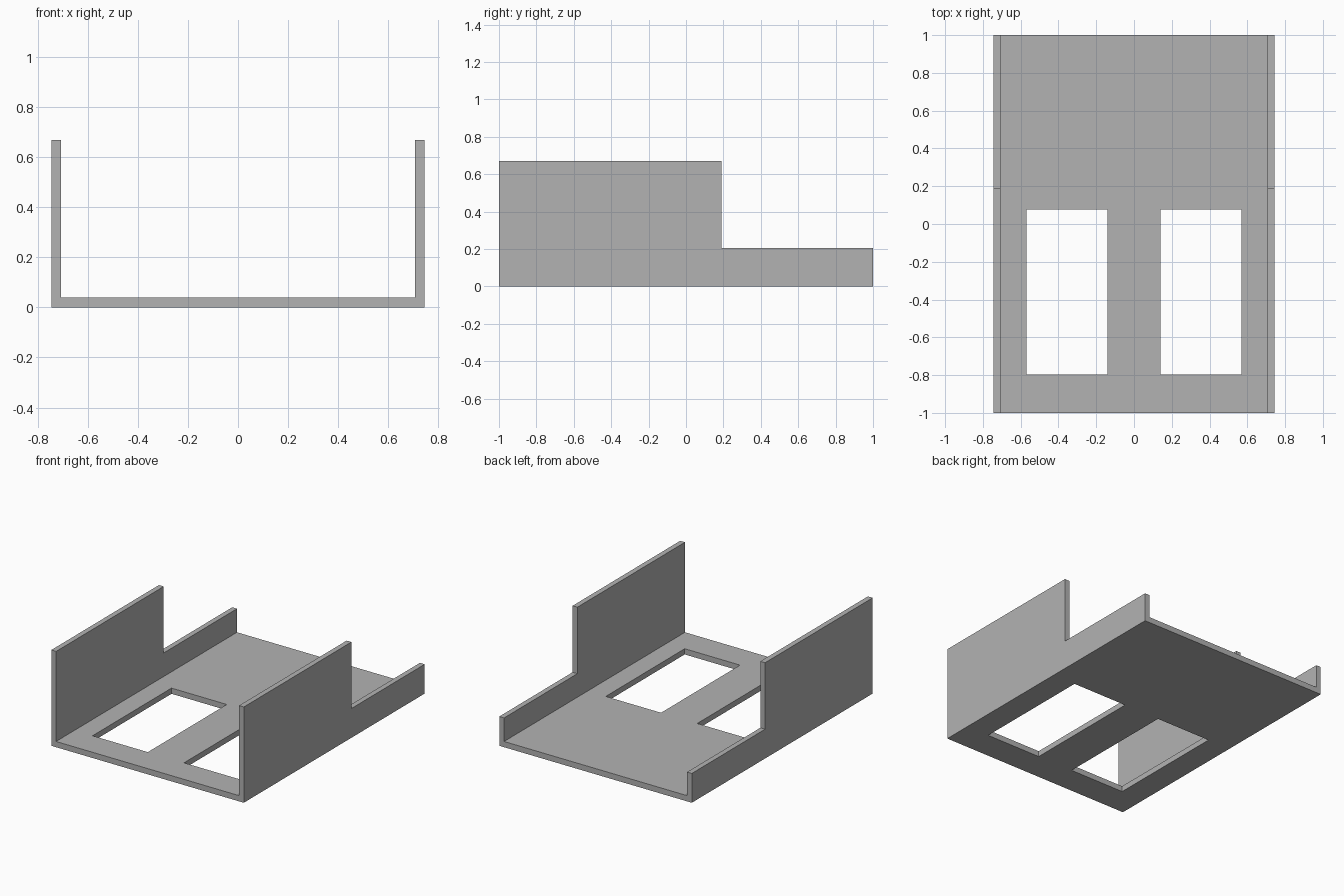
import bpy
import bmesh

if "Cube" in bpy.data.objects:
    bpy.data.objects.remove(bpy.data.objects["Cube"], do_unlink=True)

HALF_W, HALF_L = 0.745, 1.0
INNER_W = 0.708
FLOOR_T = 0.04
WALL_H, LOW_H = 0.67, 0.205
STEP_Y = 0.19

grey = bpy.data.materials.new("plain grey")
grey.use_nodes = True
grey.diffuse_color = (0.448, 0.448, 0.448, 1)
grey.node_tree.nodes["Principled BSDF"].inputs["Base Color"].default_value = grey.diffuse_color


def extrude_profile(name, points, offset):
    """Make a solid by extruding a closed flat outline along an offset."""
    bm = bmesh.new()
    face = bm.faces.new([bm.verts.new(p) for p in points])
    ext = bmesh.ops.extrude_face_region(bm, geom=[face], use_keep_orig=True)
    moved = [v for v in ext["geom"] if isinstance(v, bmesh.types.BMVert)]
    bmesh.ops.translate(bm, verts=moved, vec=offset)
    bmesh.ops.recalc_face_normals(bm, faces=bm.faces)
    mesh = bpy.data.meshes.new(name)
    bm.to_mesh(mesh)
    bm.free()
    mesh.materials.append(grey)
    obj = bpy.data.objects.new(name, mesh)
    bpy.context.collection.objects.link(obj)
    return obj


def cut_box(target, x0, x1, y0, y1, z0, z1):
    """Subtract a box from the target and discard the cutter."""
    outline = [(x0, y0, z0), (x1, y0, z0), (x1, y1, z0), (x0, y1, z0)]
    cutter = extrude_profile("cutter", outline, (0, 0, z1 - z0))
    cutter.hide_render = True
    mod = target.modifiers.new("cut", 'BOOLEAN')
    mod.operation = 'DIFFERENCE'
    mod.solver = 'EXACT'
    mod.object = cutter
    bpy.context.view_layer.objects.active = target
    bpy.ops.object.modifier_apply(modifier=mod.name)
    bpy.data.objects.remove(cutter, do_unlink=True)


# Tray: U-shaped section running front to back
right_half = [(HALF_W, 0), (HALF_W, WALL_H), (INNER_W, WALL_H), (INNER_W, FLOOR_T)]
section = right_half + [(-x, z) for x, z in reversed(right_half)]
tray = extrude_profile("tray_with_side_walls",
                       [(x, -HALF_L, z) for x, z in section], (0, 2 * HALF_L, 0))

# Lowered rear part of both side walls
cut_box(tray, -1, 1, STEP_Y, 1.2, LOW_H, 1)

# Two rectangular floor openings
for x0, x1 in ((0.14, 0.568), (-0.568, -0.14)):
    cut_box(tray, x0, x1, -0.797, 0.076, -0.1, 0.1)
